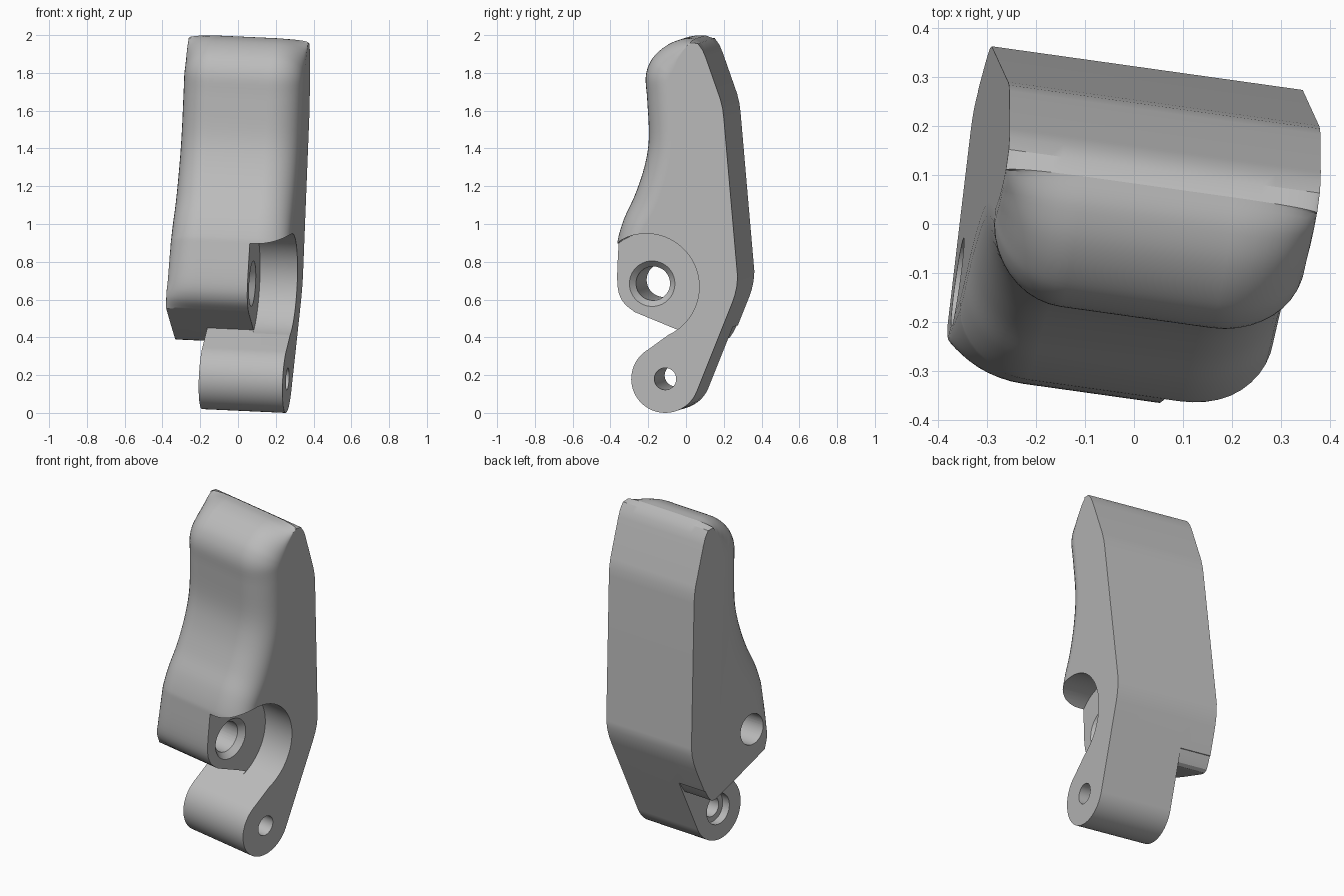
import bpy, bmesh, math
from mathutils import Matrix, Vector

if "Cube" in bpy.data.objects:
    bpy.data.objects.remove(bpy.data.objects["Cube"])

WIDTH, BOSS_X, LEG_X = 0.64, -0.2, -0.448      # layers run from x = 0 towards -x
BORE, PIN = (-0.207, 0.675), (-0.11, 0.18)     # hole centres (y, z)

grey = bpy.data.materials.new("plain_grey")
grey.use_nodes = True
grey.diffuse_color = (0.5, 0.5, 0.5, 1)
grey.node_tree.nodes["Principled BSDF"].inputs["Base Color"].default_value = (0.5, 0.5, 0.5, 1)


def make_object(name, bm):
    bmesh.ops.recalc_face_normals(bm, faces=bm.faces)
    mesh = bpy.data.meshes.new(name)
    bm.to_mesh(mesh)
    bm.free()
    mesh.materials.append(grey)
    obj = bpy.data.objects.new(name, mesh)
    bpy.context.collection.objects.link(obj)
    return obj


def loft(name, loops):
    """Skin a row of equal closed loops and cap both ends."""
    bm = bmesh.new()
    rings = [[bm.verts.new(p) for p in loop] for loop in loops]
    n = len(rings[0])
    for a, b in zip(rings, rings[1:]):
        for i in range(n):
            j = (i + 1) % n
            bm.faces.new((a[i], a[j], b[j], b[i]))
    bm.faces.new(rings[0])
    bm.faces.new(rings[-1])
    return make_object(name, bm)


def cone(name, x1, x2, r1, r2, centre):
    """Round cutter along x, radius r1 at x1 and r2 at x2."""
    bm = bmesh.new()
    place = Matrix.Translation(((x1 + x2) / 2, *centre)) @ Matrix.Rotation(math.pi / 2, 4, "Y")
    bmesh.ops.create_cone(bm, cap_ends=True, segments=72, radius1=r1, radius2=r2,
                          depth=x2 - x1, matrix=place)
    return make_object(name, bm)


def cut(target, cutter):
    mod = target.modifiers.new("cut", "BOOLEAN")
    mod.operation, mod.solver, mod.object = "DIFFERENCE", "EXACT", cutter
    bpy.context.view_layer.objects.active = target
    bpy.ops.object.modifier_apply(modifier=mod.name)
    bpy.data.objects.remove(cutter)


def spline(points, steps=5):
    pts = [Vector(p) for p in points]
    pts = [pts[0]] + pts + [pts[-1]]
    out = []
    for a, b, c, d in zip(pts, pts[1:], pts[2:], pts[3:]):
        for k in range(steps):
            t = k / steps
            out.append(0.5 * (2 * b + (c - a) * t + (2 * a - 5 * b + 4 * c - d) * t**2
                              + (3 * b - a - 3 * c + d) * t**3))
    return out + [pts[-1]]


# Grip curve down the front: y, z, depth of the rounded side edge
grip = spline([
    (0.03, 1.975, 0.015), (-0.03, 1.974, 0.06), (-0.1, 1.952, 0.1), (-0.165, 1.908, 0.125),
    (-0.212, 1.85, 0.13), (-0.235, 1.77, 0.13), (-0.227, 1.65, 0.13), (-0.218, 1.45, 0.13),
    (-0.241, 1.3, 0.13), (-0.291, 1.15, 0.13), (-0.346, 1.03, 0.12), (-0.378, 0.93, 0.11),
    (-0.386, 0.86, 0.1), (-0.391, 0.67, 0.075), (-0.362, 0.58, 0.04), (-0.3, 0.525, 0)])

# Leg outline: underside of the boss, rounded foot
leg = [Vector((-0.07, 0.43, 0))]
for k in range(33):
    a = math.radians(120 + k * 218 / 32)
    leg.append(Vector((PIN[0] + 0.18 * math.cos(a), PIN[1] + 0.18 * math.sin(a), 0)))

# Back outline from foot to crown
back = [Vector((y, z, 0)) for y, z in [
    (0.244, 0.58), (0.259, 0.625), (0.269, 0.67), (0.273, 0.72), (0.2, 1.56),
    (0.194, 1.61), (0.182, 1.66), (0.105, 1.88), (0.088, 1.92), (0.063, 1.955)]]

profile = grip + leg + back
inward = []
for i, p in enumerate(profile):
    d = profile[(i + 1) % len(profile)] - profile[i - 1]
    inward.append(Vector((-d.y, d.x, 0)).normalized())

# Stations across the width, easing into the rounded sides (deeper on the left)
ROUND = 10
angles = [k * math.pi / 2 / ROUND for k in range(ROUND + 1)]
stations = [(-0.17 * (1 - math.cos(a)), 1.1 * (1 - math.sin(a))) for a in angles]
stations += [(-WIDTH + 0.16 * (1 - math.cos(a)), 1.35 * (1 - math.sin(a)))
             for a in reversed(angles)]
loops = []
for x, amount in stations:
    inset = [p + n * (p.z * amount) for p, n in zip(profile, inward)]
    loops.append([(x, q.x, q.y) for q in inset])
lever = loft("lever_body", loops)

# Step that narrows the leg on the left, rounding the lower back corner
step = [(-0.07, 0.43), (0.1, 0.363), (0.122, 0.36), (0.143, 0.37), (0.16, 0.395),
        (0.181, 0.435), (0.4, 0.45), (0.4, -0.1), (-0.5, -0.1), (-0.5, 0.4)]
cut(lever, loft("leg_step_cutter", [[(x, y, z) for y, z in step] for x in (-1, LEG_X)]))

# Round recess on the right, exposing the boss face
cut(lever, cone("recess_cutter", BOSS_X, 0.2, 0.281, 0.281, (-0.211, 0.668)))

# Boss bore with countersink
cut(lever, cone("bore_cutter", -1, 0.2, 0.09, 0.09, BORE))
cut(lever, cone("countersink_cutter", BOSS_X - 0.035, BOSS_X + 0.005, 0.088, 0.125, BORE))

# Pin hole with a wider seat on the left
cut(lever, cone("pin_cutter", -1, 0.2, 0.058, 0.058, PIN))
cut(lever, cone("pin_seat_cutter", -0.6, LEG_X + 0.05, 0.09, 0.09, PIN))

# Lean the whole lever
lean = Matrix(((0.99, 0.14, 0.052, 0.268),
               (-0.139, 1, 0, 0),
               (-0.045, 0, 1, 0),
               (0, 0, 0, 1)))
lever.data.transform(lean)

# Smooth curves, crisp edges
bpy.ops.object.select_all(action="DESELECT")
lever.select_set(True)
bpy.context.view_layer.objects.active = lever
bpy.ops.object.shade_smooth_by_angle(angle=math.radians(25))
weighted = lever.modifiers.new("even_shading", "WEIGHTED_NORMAL")
weighted.keep_sharp = True
